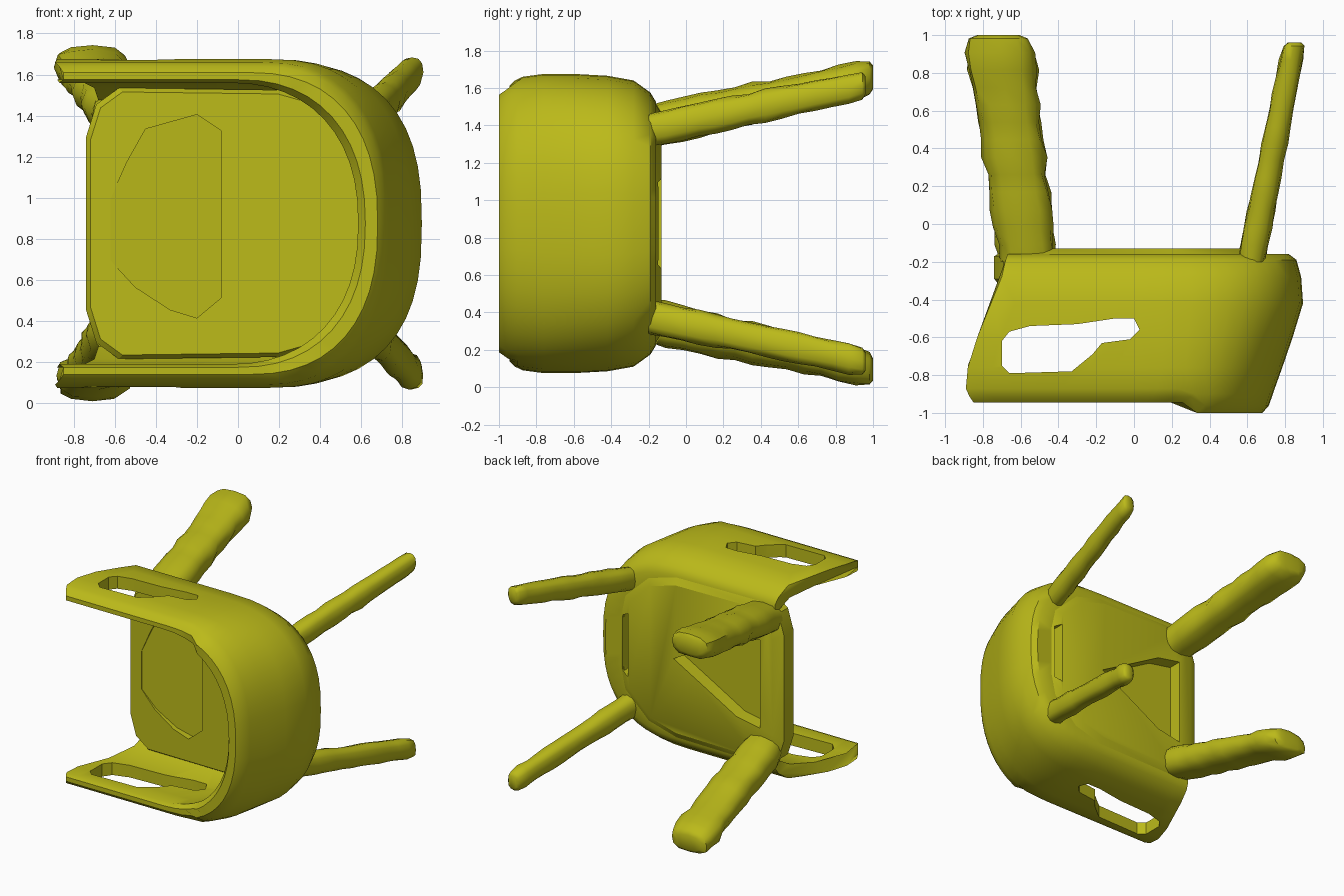
import bpy, bmesh, math, random
from mathutils import Vector

if "Cube" in bpy.data.objects:
    bpy.data.objects.remove(bpy.data.objects["Cube"])

random.seed(4)
CZ = 0.875  # mirror plane height
mat = bpy.data.materials.new("olive_yellow")
mat.diffuse_color = (0.5, 0.49, 0.01, 1)
mat.use_nodes = True
mat.node_tree.nodes["Principled BSDF"].inputs["Base Color"].default_value = mat.diffuse_color


def smooth(ob, angle=35):
    bpy.ops.object.select_all(action='DESELECT')
    ob.select_set(True)
    bpy.context.view_layer.objects.active = ob
    bpy.ops.object.shade_smooth_by_angle(angle=math.radians(angle))


def loft(name, rings, angle=35):
    n, last = len(rings[0]), len(rings) - 1
    faces = [(k*n + i, k*n + (i+1) % n, (k+1)*n + (i+1) % n, (k+1)*n + i)
             for k in range(last) for i in range(n)]
    faces += [tuple(range(n)), tuple(range(last*n, (last+1)*n))]
    me = bpy.data.meshes.new(name)
    bm = bmesh.new()
    vs = [bm.verts.new(v) for r in rings for v in r]
    for f in faces:
        bm.faces.new([vs[i] for i in f])
    bmesh.ops.triangulate(bm, faces=[f for f in bm.faces if len(f.verts) > 4])
    bmesh.ops.recalc_face_normals(bm, faces=bm.faces)
    bm.to_mesh(me)
    bm.free()
    ob = bpy.data.objects.new(name, me)
    bpy.context.collection.objects.link(ob)
    me.materials.append(mat)
    smooth(ob, angle)
    return ob


def cut(ob, cutter):
    m = ob.modifiers.new("cut", 'BOOLEAN')
    m.operation, m.solver, m.object = 'DIFFERENCE', 'EXACT', cutter
    bpy.context.view_layer.update()
    dg = bpy.context.evaluated_depsgraph_get()
    me = bpy.data.meshes.new_from_object(ob.evaluated_get(dg))
    ob.modifiers.clear()
    ob.data = me
    bpy.data.objects.remove(cutter)
    smooth(ob)


# Tub: arms and curved back, levels are (y, front x, corner start x, back x, half width, corner power)
levels = [(-0.16, -0.67, 0.10, 0.82, 0.65, 2.6), (-0.19, -0.68, 0.15, 0.86, 0.70, 2.6),
          (-0.28, -0.70, 0.15, 0.885, 0.765, 2.6), (-0.42, -0.74, 0.15, 0.895, 0.79, 2.6),
          (-0.60, -0.83, 0.15, 0.84, 0.80, 2.5), (-0.76, -0.88, 0.15, 0.785, 0.80, 2.5),
          (-0.90, -0.89, 0.12, 0.735, 0.785, 2.4), (-0.96, -0.87, 0.1, 0.715, 0.765, 2.4),
          (-1.00, -0.85, 0.05, 0.68, 0.735, 2.4),
          (-1.00, -0.85, 0.0, 0.62, 0.70, 2.3), (-0.95, -0.87, -0.05, 0.585, 0.685, 2.3),
          (-0.75, -0.88, 0.0, 0.60, 0.70, 2.3), (-0.50, -0.78, 0.1, 0.66, 0.70, 2.3),
          (-0.30, -0.70, 0.1, 0.70, 0.66, 2.3), (-0.20, -0.68, 0.1, 0.68, 0.60, 2.3),
          (-0.16, -0.67, 0.1, 0.68, 0.59, 2.3)]


def tub_point(lv, s):
    y, xf, x0, xb, h, p = lv
    t = 1 - abs(2*s - 1)
    sign = 1 if s < 0.5 else -1
    if t < 0.4:
        x, z = xf + (x0 - xf)*t/0.4, h
    else:
        a = (t - 0.4)/0.6*math.pi/2
        x = x0 + (xb - x0)*max(0, math.sin(a))**(2/p)
        z = h*max(0, math.cos(a))**(2/p)
    if y < -0.8 and x < 0.3:      # arms sit a little lower than the back
        y = -0.8 + (y + 0.8)*0.72
    return (x, y, CZ + sign*z)


N = 40
tub = loft("arms_and_back", [[tub_point(lv, k/N) for lv in levels] for k in range(N+1)], 40)

# Slots through both arms, the lower one larger
slot = [(-0.70, -0.62), (-0.66, -0.57), (-0.55, -0.54), (-0.3, -0.53), (-0.1, -0.50),
        (0.0, -0.50), (0.03, -0.56), (-0.02, -0.61), (-0.17, -0.63), (-0.22, -0.69),
        (-0.33, -0.78), (-0.66, -0.79), (-0.70, -0.75)]
for k, z0, z1 in ((1, CZ, 2.0), (1.17, -0.2, CZ)):
    cut(tub, loft("slot_cutter", [[(-0.34 + (x + 0.34)*k, -0.65 + (y + 0.65)*k, z)
                                   for x, y in slot] for z in (z0, z1)]))

# Seat, its top sloping slightly up to the back
half = [(0.70, 0.2), (0.66, 0.38), (0.45, 0.58), (0.2, 0.65), (-0.58, 0.66),
        (-0.69, 0.58), (-0.74, 0.42)]
outline = half + [(x, -z) for x, z in reversed(half)]
seat = loft("seat", [[(x*k, y - slope*(x + 0.74), CZ + z*k) for x, z in outline]
                     for y, k, slope in ((-0.32, 0.97, 0.03), (-0.29, 1, 0.03),
                                         (-0.17, 1, 0), (-0.13, 0.9, 0))], 30)

# Sloping scoop in the seat top
scoop = [(-0.08, -0.36), (-0.2, -0.46), (-0.33, -0.42), (-0.5, -0.31), (-0.62, -0.18),
         (-0.62, 0.12), (-0.54, 0.3), (-0.45, 0.46), (-0.2, 0.53), (-0.08, 0.45)]
cut(seat, loft("scoop_cutter", [[(x, -0.6, CZ + z) for x, z in scoop],
                                [(x, -0.32 + 0.05*(x + 0.62)/0.54, CZ + z) for x, z in scoop]]))
# Hollow underneath, open between the front legs
tri = [(-0.56, 0.35), (-0.56, -0.35), (-0.35, -0.31), (-0.05, -0.14), (0.2, 0.0),
       (-0.05, 0.14), (-0.35, 0.31)]
cut(seat, loft("recess_cutter", [[(x, y, CZ + z) for x, z in tri] for y in (-0.24, 0.1)]))
# Slit between seat and back
slit = [(0.60, 0.25), (0.66, 0.22), (0.66, -0.22), (0.60, -0.25)]
cut(seat, loft("slit_cutter", [[(x, y, CZ + z) for x, z in slit] for y in (-0.6, 0.1)]))


# Rough carved legs: start and end centres, half sizes in x and z
def leg(name, a, b, ra, rb, side):
    a, b = Vector(a), Vector(b)
    rings, steps, sides = [], 13, 12
    for k in range(steps + 2):
        t = min(1, k/steps)
        c = a.lerp(b, t if k < steps else 0.985 + 0.015*(k - steps))
        s = (1 if k < steps else 0.88 if k == steps else 0.6)*random.uniform(0.94, 1.06)
        rx, rz = (ra[i] + (rb[i] - ra[i])*t for i in (0, 1))
        ring = []
        for i in range(sides):
            w = 2*math.pi*i/sides
            j = s*random.uniform(0.95, 1.05)
            cx, cz = math.cos(w), math.sin(w)
            ring.append((c.x + rx*j*math.copysign(abs(cx)**0.8, cx), c.y,
                         CZ + side*(c.z + rz*j*math.copysign(abs(cz)**0.8, cz))))
        rings.append(ring)
    loft(name, rings, 50)


for side, tag in ((1, "upper"), (-1, "lower")):
    leg("front_leg_" + tag, (-0.56, -0.20, 0.52), (-0.72, 1.0, 0.78),
        (0.15, 0.12), (0.18, 0.10), side)
    leg("back_leg_" + tag, (0.62, -0.20, 0.50), (0.85, 0.96, 0.74),
        (0.075, 0.09), (0.06, 0.08), side)
